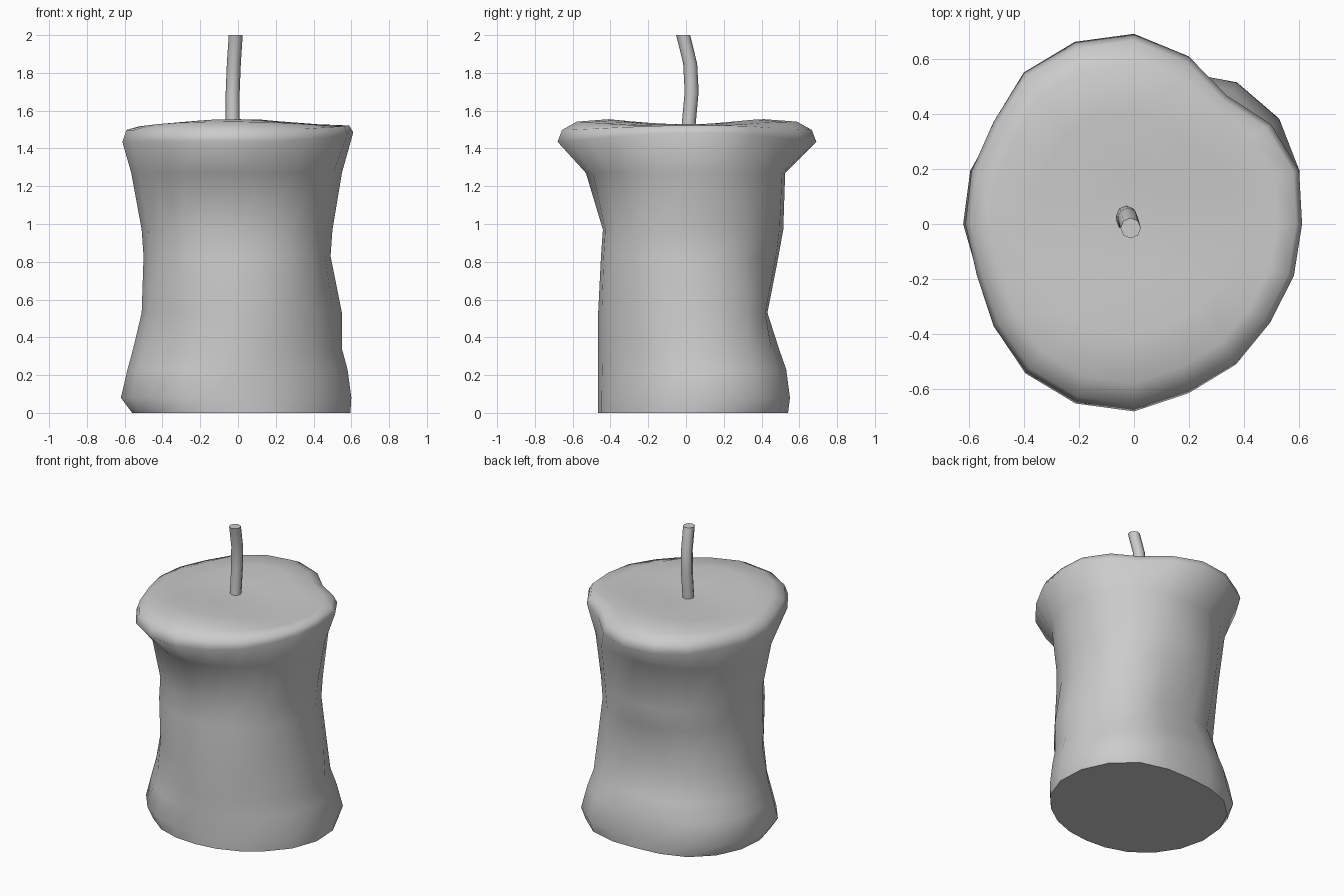
import bpy, bmesh, math
from mathutils import Vector

if "Cube" in bpy.data.objects:
    bpy.data.objects.remove(bpy.data.objects["Cube"])

SIDES = 20


def sample(values, t):
    """Periodic Catmull-Rom lookup, t in 0..1 around the ring."""
    n = len(values)
    i, f = divmod(t * n, 1)
    a, b, c, d = (values[(int(i) + k) % n] for k in (-1, 0, 1, 2))
    return b + 0.5 * f * (c - a + f * (2*a - 5*b + 4*c - d + f * (3*(b - c) + d - a)))


def loft(name, rings, tip=None):
    """Smooth skin over rings; flat end caps keep a sharp edge."""
    bm = bmesh.new()
    loops = [[bm.verts.new(p) for p in ring] for ring in rings]
    n = len(loops[0])
    for lo, hi in zip(loops, loops[1:]):
        for i in range(n):
            j = (i + 1) % n
            bm.faces.new((lo[i], lo[j], hi[j], hi[i]))
    caps = [bm.faces.new(loops[0][::-1])]
    if tip:
        v = bm.verts.new(tip)
        for i in range(n):
            bm.faces.new((loops[-1][i], loops[-1][(i + 1) % n], v))
    else:
        caps.append(bm.faces.new(loops[-1]))
    for f in bm.faces:
        f.smooth = True
    for cap in caps:
        for e in cap.edges:
            e.smooth = False
    bmesh.ops.recalc_face_normals(bm, faces=bm.faces)
    mesh = bpy.data.meshes.new(name)
    bm.to_mesh(mesh)
    bm.free()
    ob = bpy.data.objects.new(name, mesh)
    bpy.context.collection.objects.link(ob)
    return ob


def ring(radii, height, scale=1.0):
    pts = []
    for i in range(SIDES):
        a = math.tau * i / SIDES
        r = sample(radii, i / SIDES) * scale
        pts.append((r * math.cos(a), r * math.sin(a), height(a)))
    return pts


# wax body: radius toward +x, then every 45 degrees, at each height
levels = {
    0.00: (.595, .62, .54, .58, .56, .515, .465, .50),
    0.08: (.60, .65, .54, .61, .62, .545, .465, .505),
    0.23: (.58, .61, .53, .58, .585, .51, .465, .49),
    0.34: (.55, .57, .49, .54, .555, .485, .465, .485),
    0.53: (.55, .54, .41, .48, .51, .475, .465, .485),
    0.83: (.49, .52, .49, .515, .50, .485, .45, .48),
    0.97: (.50, .53, .515, .53, .51, .475, .44, .475),
    1.27: (.55, .56, .525, .56, .565, .535, .53, .505),
}
rings = [ring(r, lambda a, z=z: z) for z, r in levels.items()]

# melted rim and gently wavy top
rim = (.61, .63, .615, .575, .64, .69, .695, .68, .63, .62,
       .612, .60, .63, .67, .685, .68, .645, .63, .61, .61)


def rise(a):
    return 0.05 * max(0, math.cos(a - 0.1)) ** 2


rings.append(ring(rim, lambda a: 1.435 + rise(a)))
rings.append(ring(rim, lambda a: 1.498 + 0.5 * rise(a), 0.965))
rings.append(ring(rim, lambda a: 1.53 + 0.012 * math.cos(2 * a - 3.0), 0.85))
rings.append(ring(rim, lambda a: 1.537 + 0.018 * math.cos(2 * a - 3.0), 0.6))
rings.append(ring(rim, lambda a: 1.53, 0.25))
loft("candle_body", rings, tip=(0, 0, 1.527))

# bent wick
path = [(-.028, .01, 1.48), (-.028, .03, 1.70), (-.022, .022, 1.85), (-.012, -.015, 2.0)]
wick = [[Vector(p) + Vector((.037 * math.cos(math.tau * i / 8), .037 * math.sin(math.tau * i / 8), 0))
         for i in range(8)] for p in path]
loft("wick", wick)
